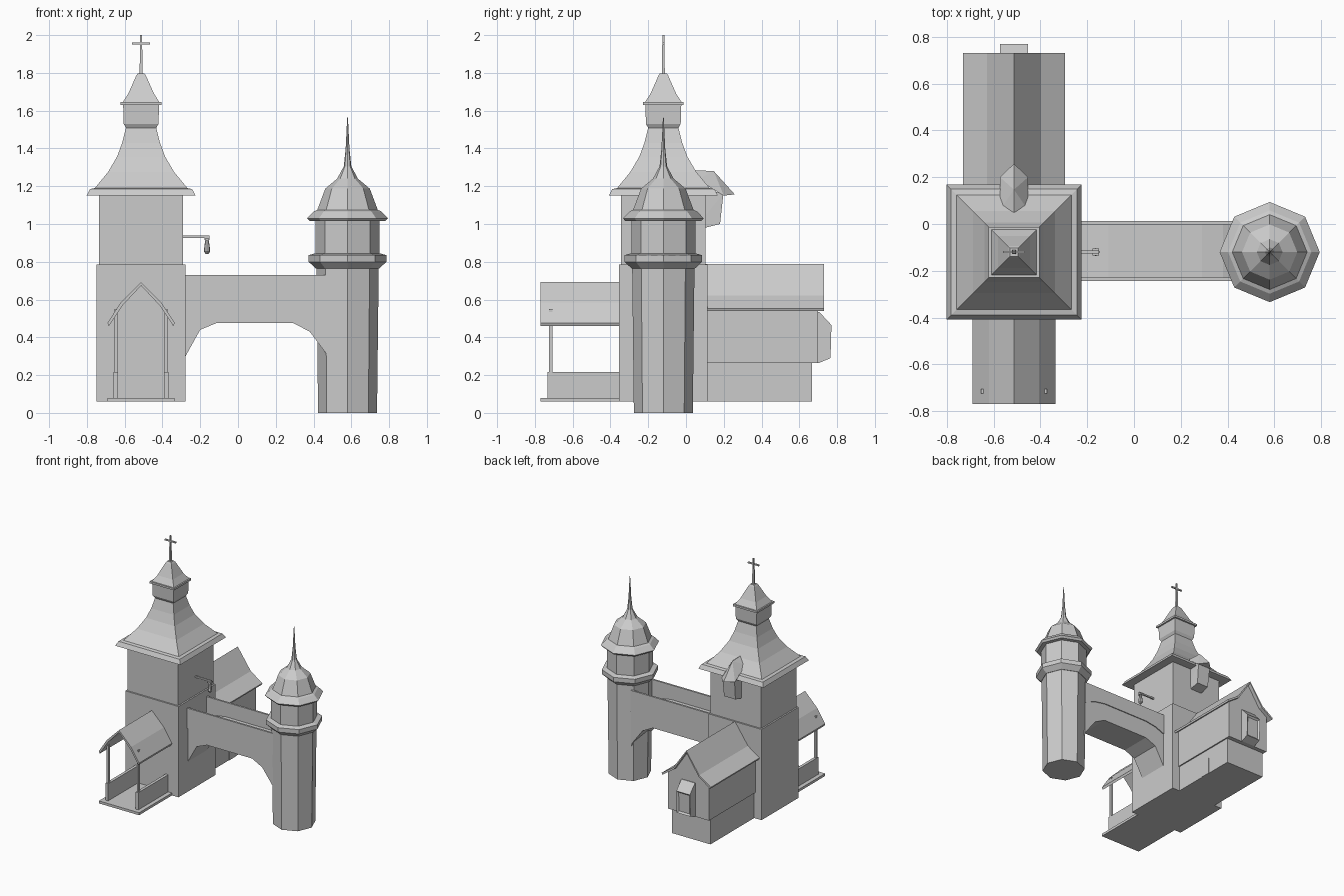
import bpy, bmesh
from math import pi, cos, sin, sqrt
from mathutils import Vector

if "Cube" in bpy.data.objects:
    bpy.data.objects.remove(bpy.data.objects["Cube"])

TX, TY = -0.513, -0.12      # square tower axis
RX, RY = 0.58, -0.12        # round turret axis


def finish(name, bm):
    bmesh.ops.recalc_face_normals(bm, faces=bm.faces)
    me = bpy.data.meshes.new(name)
    bm.to_mesh(me)
    bm.free()
    ob = bpy.data.objects.new(name, me)
    bpy.context.collection.objects.link(ob)
    return ob


def box(name, x0, x1, y0, y1, z0, z1):
    bm = bmesh.new()
    bmesh.ops.create_cube(bm, size=1)
    for v in bm.verts:
        v.co = Vector(((x0 + x1) / 2 + v.co.x * (x1 - x0),
                       (y0 + y1) / 2 + v.co.y * (y1 - y0),
                       (z0 + z1) / 2 + v.co.z * (z1 - z0)))
    return finish(name, bm)


def lathe(name, cx, cy, profile, sides, start=0.0):
    """Stack of regular rings; profile is (radius, z) from bottom to top."""
    bm = bmesh.new()
    rings = []
    for r, z in profile:
        rings.append([bm.verts.new((cx + r * cos(start + 2 * pi * i / sides),
                                    cy + r * sin(start + 2 * pi * i / sides), z))
                      for i in range(sides)])
    for a, b in zip(rings, rings[1:]):
        for i in range(sides):
            j = (i + 1) % sides
            bm.faces.new((a[i], a[j], b[j], b[i]))
    bm.faces.new(rings[0])
    bm.faces.new(rings[-1])
    return finish(name, bm)


def square_stack(name, profile):
    """Square rings on the tower axis; profile is (half width, z)."""
    return lathe(name, TX, TY, [(h * sqrt(2), z) for h, z in profile], 4, pi / 4)


def extrude_y(name, section, y0, y1):
    """Solid from a closed (x, z) outline swept along y."""
    bm = bmesh.new()
    f = bm.faces.new([bm.verts.new((x, y0, z)) for x, z in section])
    new = bmesh.ops.extrude_face_region(bm, geom=[f])["geom"]
    for v in new:
        if isinstance(v, bmesh.types.BMVert):
            v.co.y = y1
    return finish(name, bm)


def hull(name, pts):
    bm = bmesh.new()
    for p in pts:
        bm.verts.new(p)
    bmesh.ops.convex_hull(bm, input=bm.verts)
    bmesh.ops.dissolve_limit(bm, angle_limit=0.01, verts=bm.verts, edges=bm.edges)
    return finish(name, bm)


def mirrored(half):
    """Right half outline, peak first -> full outline, left to right."""
    return [(TX - x, z) for x, z in reversed(half)] + [(TX + x, z) for x, z in half[1:]]


def roof_sheet(name, half, t, y0, y1):
    under = [(x if x == 0 else x - t * 0.4, z - t) for x, z in half]
    extrude_y(name, mirrored(half) + mirrored(under)[::-1], y0, y1)


# square tower
square_stack("tower_lower_walls", [(0.235, 0.06), (0.235, 0.785)])
square_stack("tower_upper_walls", [(0.223, 0.78), (0.223, 1.16)])
square_stack("tower_roof", [(0.275, 1.15), (0.288, 1.152), (0.27, 1.185), (0.245, 1.19),
                            (0.175, 1.275), (0.127, 1.357), (0.10, 1.43), (0.08, 1.51)])
square_stack("lantern", [(0.078, 1.505), (0.092, 1.53), (0.095, 1.63)])
square_stack("lantern_cornice", [(0.108, 1.63), (0.108, 1.645)])
square_stack("lantern_roof", [(0.097, 1.645), (0.068, 1.69), (0.026, 1.785), (0.018, 1.797)])
square_stack("cross_post", [(0.008, 1.79), (0.005, 2.0)])
box("cross_bar", TX - 0.048, TX + 0.048, TY - 0.005, TY + 0.005, 1.95, 1.961)

# dormer at the back of the tower
both = lambda w, y, z: [(TX - w, y, z), (TX + w, y, z)]
hull("dormer_body", both(0.05, 0.05, 0.98) + both(0.05, 0.1, 0.98) + both(0.05, 0.18, 1.0)
     + both(0.054, 0.198, 1.16) + both(0.05, 0.05, 1.2))
hull("dormer_roof", both(0.06, 0.06, 1.235) + both(0.06, 0.2, 1.15)
     + [(TX, 0.04, 1.285), (TX, 0.147, 1.28), (TX, 0.258, 1.157)])

# bell on a bracket
box("bell_bracket", -0.30, -0.15, -0.126, -0.114, 0.926, 0.938)
box("bell_hanger", -0.178, -0.150, -0.134, -0.104, 0.915, 0.926)
lathe("bell", -0.164, -0.12, [(0.008, 0.842), (0.017, 0.855), (0.013, 0.89), (0.008, 0.92)], 8)

# front porch
box("porch_floor", TX - 0.178, TX + 0.178, -0.77, -0.35, 0.06, 0.08)
for side, s in (("left", -1), ("right", 1)):
    a, b = sorted((TX + s * 0.122, TX + s * 0.145))
    box("porch_wall_" + side, a, b, -0.733, -0.35, 0.08, 0.217)
    c = TX + s * 0.133
    box("porch_post_" + side, c - 0.008, c + 0.008, -0.724, -0.706, 0.21, 0.55)
roof_sheet("porch_roof", [(0, 0.692), (0.107, 0.585), (0.178, 0.477)], 0.018, -0.77, -0.35)

# rear house
box("house_lower_walls", TX - 0.17, TX + 0.17, 0.1, 0.667, 0.06, 0.27)
extrude_y("house_upper_walls", mirrored([(0, 0.775), (0.11, 0.615), (0.18, 0.56), (0.18, 0.265)]),
          0.1, 0.70)
roof_sheet("house_roof", [(0, 0.787), (0.115, 0.622), (0.217, 0.553)], 0.014, 0.1, 0.73)
box("house_door", TX + 0.16, TX + 0.174, 0.375, 0.455, 0.06, 0.19)

# bay window with a recessed pane
bay = hull("bay_window", both(0.06, 0.69, 0.265) + both(0.06, 0.705, 0.265) + both(0.06, 0.765, 0.29)
           + both(0.06, 0.77, 0.465) + both(0.06, 0.705, 0.535) + both(0.06, 0.69, 0.535))
bm = bmesh.new()
bm.from_mesh(bay.data)
pane = max(bm.faces, key=lambda f: f.normal.y)
bmesh.ops.inset_individual(bm, faces=[pane], thickness=0.018, depth=-0.012)
bm.to_mesh(bay.data)
bm.free()

# arched bridge: body with deck, then thin parapets above it
deck = [(-0.30, 0.56), (-0.2, 0.60), (-0.11, 0.615), (0.29, 0.615), (0.38, 0.60), (0.48, 0.56)]
arch = [(-0.30, 0.28), (-0.278, 0.30), (-0.2, 0.44), (-0.11, 0.477), (0.29, 0.477),
        (0.38, 0.43), (0.47, 0.31), (0.48, 0.28)]
extrude_y("bridge_arch", deck + arch[::-1], -0.237, 0.006)
wall = deck + [(0.48, 0.73), (-0.30, 0.73)]
extrude_y("bridge_parapet_front", wall, -0.244, -0.229)
extrude_y("bridge_parapet_back", wall, -0.002, 0.013)

# octagonal turret
lathe("turret_shaft", RX, RY, [(0.156, 0), (0.165, 0.775)], 8)
lathe("turret_ring", RX, RY, [(0.168, 0.765), (0.206, 0.80), (0.206, 0.835), (0.17, 0.845)], 8)
lathe("turret_drum", RX, RY, [(0.169, 0.835), (0.169, 1.035)], 8)
lathe("turret_roof", RX, RY, [(0.2, 1.015), (0.214, 1.03), (0.178, 1.067), (0.16, 1.075),
                              (0.118, 1.187), (0.055, 1.24), (0.02, 1.305), (0.01, 1.40),
                              (0.002, 1.565)], 8)
